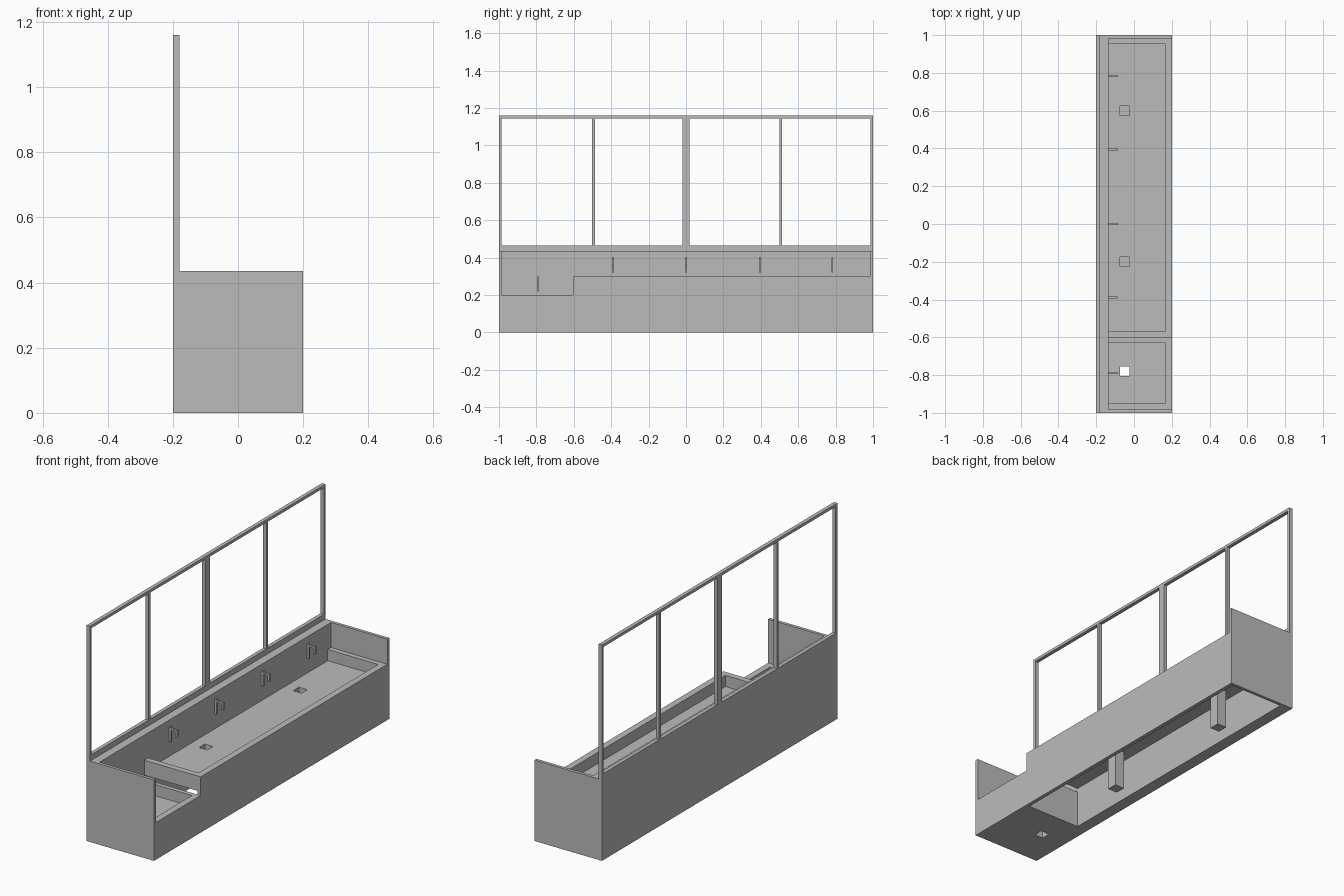
import bpy, bmesh

if "Cube" in bpy.data.objects:
    bpy.data.objects.remove(bpy.data.objects["Cube"])

# One flat colour for everything
grey = bpy.data.materials.new("plain grey")
grey.diffuse_color = (0.5, 0.5, 0.5, 1)
grey.use_nodes = True
grey.node_tree.nodes["Principled BSDF"].inputs["Base Color"].default_value = grey.diffuse_color


def add_box(bm, x0, x1, y0, y1, z0, z1):
    """Add an axis-aligned box given by its limits."""
    vs = bmesh.ops.create_cube(bm, size=1)["verts"]
    for v in vs:
        v.co.x = x1 if v.co.x > 0 else x0
        v.co.y = y1 if v.co.y > 0 else y0
        v.co.z = z1 if v.co.z > 0 else z0


def part(name, *boxes):
    bm = bmesh.new()
    for b in boxes:
        add_box(bm, *b)
    me = bpy.data.meshes.new(name)
    bm.to_mesh(me)
    bm.free()
    me.materials.append(grey)
    ob = bpy.data.objects.new(name, me)
    bpy.context.collection.objects.link(ob)
    return ob


def carve(ob, *boxes):
    """Subtract boxes from an object and bake the result."""
    for b in boxes:
        cutter = part("cutter", b)
        cutter.hide_render = True
        mod = ob.modifiers.new("cut", "BOOLEAN")
        mod.operation = "DIFFERENCE"
        mod.solver = "EXACT"
        mod.object = cutter
        bpy.context.view_layer.update()
        dg = bpy.context.evaluated_depsgraph_get()
        me = bpy.data.meshes.new_from_object(ob.evaluated_get(dg))
        ob.modifiers.clear()
        ob.data = me
        bpy.data.objects.remove(cutter)


def square(x, y, s, z0, z1):
    return (x - s / 2, x + s / 2, y - s / 2, y + s / 2, z0, z1)


BACK, STEP, END = -0.135, -0.603, 0.983
DX, HOLE = -0.05, 0.05

# Outer walls
part("back_wall", (-0.2, BACK, -END, END, 0, 0.435))
part("left_end_panel", (-0.2, 0.2, -1, -END, 0, 0.435))
part("right_end_panel", (-0.2, 0.2, END, 1, 0, 0.435))
# Front below the long basin, the underside stays open
part("front_panel", (0.18, 0.2, STEP, END, 0, 0.22))
# End panels stop at rim height along the front only through the basins below

# Long basin with two drain openings
long_basin = part("long_basin", (BACK, 0.2, STEP, END, 0.22, 0.3))
carve(long_basin, (BACK - 0.01, 0.165, -0.57, 0.955, 0.24, 0.4),
      *[square(DX, y, HOLE, 0.1, 0.35) for y in (0.6, -0.2)])

# Low basin, deep block with a drain shaft right through it
low_basin = part("low_basin", (BACK, 0.2, -END, STEP, 0, 0.2))
carve(low_basin, (BACK - 0.01, 0.165, -0.95, -0.627, 0.14, 0.4),
      square(DX, -0.78, HOLE, -0.1, 0.3))

# Square drain pipes under the long basin, closed at the bottom
for i, y in enumerate((0.6, -0.2)):
    pipe = part(f"drain_pipe_{i}", square(DX, y, 0.056, 0.01, 0.22))
    carve(pipe, square(DX, y, HOLE, 0.02, 0.3))

# Taps: wall plate, arm and short spout
for i, (y, z) in enumerate([(-0.79, 0.22), (-0.39, 0.32), (0.0, 0.32),
                            (0.395, 0.32), (0.782, 0.32)]):
    w = 0.005
    part(f"tap_{i}",
         (BACK, BACK + 0.012, y - w, y + w, z, z + 0.08),
         (BACK + 0.012, -0.085, y - w, y + w, z + 0.065, z + 0.075),
         (-0.097, -0.085, y - w, y + w, z + 0.035, z + 0.065))

# Open mirror frame: rails and posts
FX0, FX1 = -0.2, -0.18
part("frame_bottom_rail", (FX0, FX1, -1, 1, 0.435, 0.465))
part("frame_top_rail", (FX0, FX1, -1, 1, 1.145, 1.16))
for i, (y0, y1) in enumerate([(-1, -0.986), (-0.502, -0.487), (-0.02, 0.02),
                              (0.499, 0.514), (0.986, 1)]):
    part(f"frame_post_{i}", (FX0, FX1, y0, y1, 0.465, 1.145))
